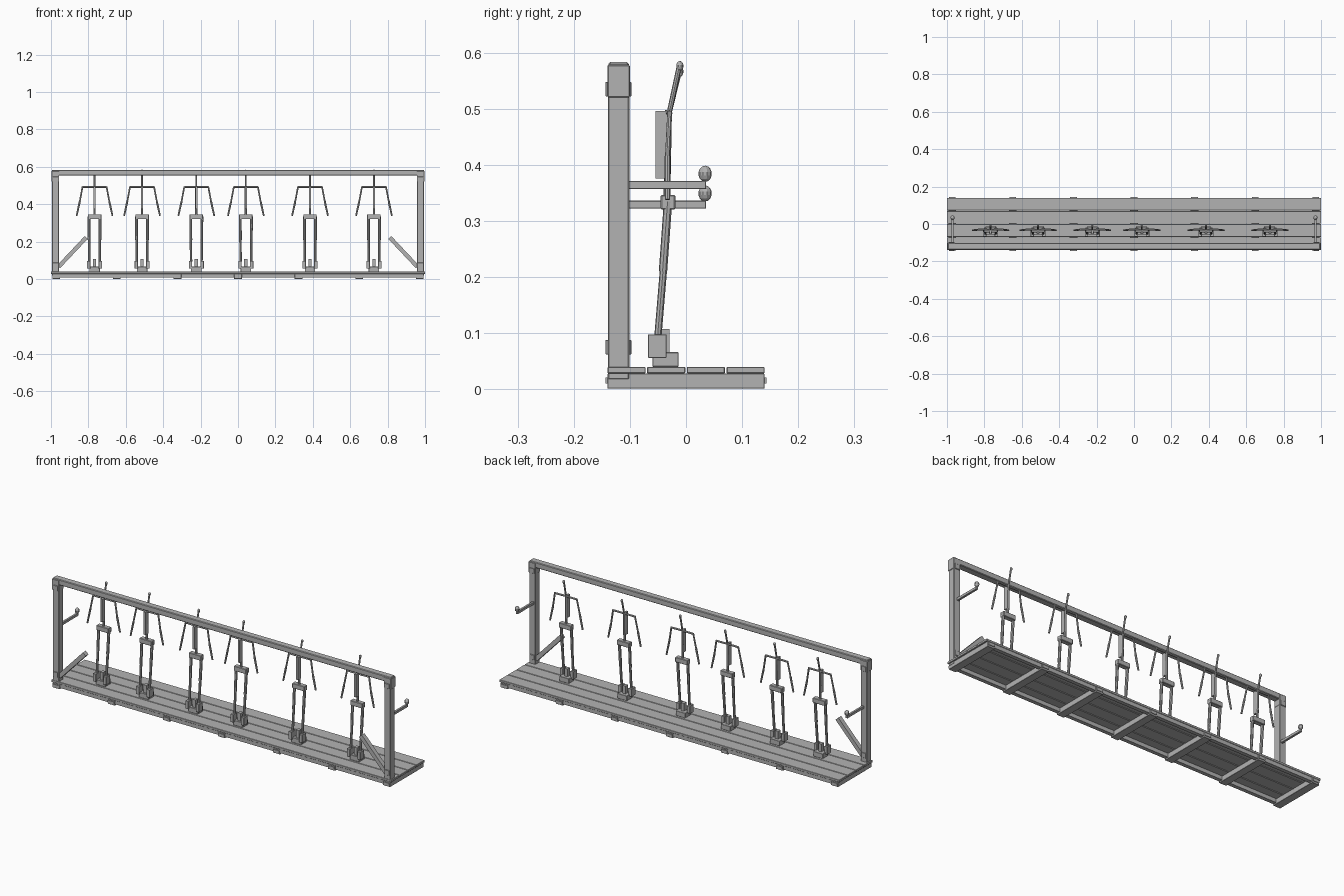
import bpy, bmesh, math
from mathutils import Vector

if "Cube" in bpy.data.objects:
    bpy.data.objects.remove(bpy.data.objects["Cube"])

grey = bpy.data.materials.new("plain_grey")
grey.diffuse_color = (0.45, 0.45, 0.45, 1)
grey.use_nodes = True
grey.node_tree.nodes["Principled BSDF"].inputs["Base Color"].default_value = grey.diffuse_color


def finish(name, bm, bevel=0.0):
    me = bpy.data.meshes.new(name)
    bm.to_mesh(me)
    bm.free()
    ob = bpy.data.objects.new(name, me)
    bpy.context.collection.objects.link(ob)
    me.materials.append(grey)
    if bevel:
        m = ob.modifiers.new("edge_bevel", 'BEVEL')
        m.width, m.segments = bevel, 1
    return ob


def box(name, x, y, z, bevel=0.0):
    """Box from (min, max) ranges on each axis."""
    bm = bmesh.new()
    bmesh.ops.create_cube(bm, size=1)
    for v in bm.verts:
        v.co = [(r[0] + r[1]) / 2 + c * (r[1] - r[0]) for r, c in zip((x, y, z), v.co)]
    return finish(name, bm, bevel)


def rod(name, a, b, r1, r2=None, sides=8):
    """Tapered rod between two points."""
    a, b = Vector(a), Vector(b)
    d = b - a
    bm = bmesh.new()
    bmesh.ops.create_cone(bm, cap_ends=True, segments=sides, radius1=r1,
                          radius2=r2 or r1, depth=d.length)
    rot = d.to_track_quat('Z', 'Y')
    for v in bm.verts:
        v.co = rot @ v.co + (a + b) / 2
    return finish(name, bm)


def ball(name, c, r, scale_z=1.0):
    bm = bmesh.new()
    bmesh.ops.create_uvsphere(bm, u_segments=10, v_segments=7, radius=r)
    for v in bm.verts:
        v.co = Vector((v.co.x, v.co.y, v.co.z * scale_z)) + Vector(c)
    return finish(name, bm)


# Deck: four planks on rails and cross joists
for i in range(4):
    y = -0.14 + i * 0.0707
    box("deck_plank", (-1, 1), (y, y + 0.068), (0.028, 0.040), 0.0015)
for s in (-1, 1):
    box("deck_rail", (-0.99, 0.99), sorted((s * 0.118, s * 0.138)), (0.008, 0.028))
for i in range(7):
    x = -0.972 + i * 0.324
    box("cross_joist", (x - 0.021, x + 0.021), (-0.14, 0.14), (0.001, 0.028), 0.001)
    for s in (-1, 1):
        box("joist_plate", (x - 0.018, x + 0.018), sorted((s * 0.139, s * 0.1435)),
            (0.010, 0.021))

# Uprights, top beam, side braces and arms with knobs
box("top_beam", (-0.995, 0.995), (-0.138, -0.102), (0.553, 0.583), 0.003)
for s in (-1, 1):
    box("upright", sorted((s * 0.957, s * 0.994)), (-0.139, -0.101), (0.017, 0.578), 0.002)
    for z in (0.075, 0.535):
        box("upright_plate", sorted((s * 0.962, s * 0.989)), (-0.1435, -0.0975),
            (z - 0.013, z + 0.013), 0.001)
    box("corner_cap", sorted((s * 0.956, s * 0.997)), (-0.140, -0.100), (0.52, 0.578), 0.002)

    # Diagonal brace: square bar in the plane of the frame
    a, b = Vector((s * 0.960, 0, 0.065)), Vector((s * 0.812, 0, 0.222))
    n = (b - a).normalized().cross(Vector((0, 1, 0))) * 0.011
    bm = bmesh.new()
    vs = [bm.verts.new(p + Vector((0, -0.132, 0))) for p in (a - n, a + n, b + n, b - n)]
    f = bm.faces.new(vs)
    ext = bmesh.ops.extrude_face_region(bm, geom=[f])
    for v in ext["geom"]:
        if isinstance(v, bmesh.types.BMVert):
            v.co.y += 0.024
    bmesh.ops.recalc_face_normals(bm, faces=bm.faces)
    finish("side_brace", bm)

    z = 0.364 if s > 0 else 0.329
    box("side_arm", (s * 0.97 - 0.006, s * 0.97 + 0.006), (-0.102, 0.036),
        (z - 0.007, z + 0.007), 0.001)
    ball("arm_knob", (s * 0.97, 0.034, z + 0.020), 0.012, 1.2)

# Row of standing rod figures
for k, x in enumerate((-0.767, -0.513, -0.223, 0.042, 0.385, 0.727)):
    tip = 0.574 + 0.010 * (k % 2)
    box("figure_base", (x - 0.028, x + 0.028), (-0.060, -0.013), (0.040, 0.066), 0.001)
    box("base_peg", (x - 0.009, x + 0.009), (-0.050, -0.029), (0.066, 0.107))
    for s in (-1, 1):
        box("foot", sorted((x + s * 0.022, x + s * 0.040)), (-0.068, -0.035),
            (0.056, 0.098), 0.001)
        rod("lower_leg", (x + s * 0.028, -0.050, 0.095), (x + s * 0.029, -0.040, 0.215), 0.0065)
        rod("upper_leg", (x + s * 0.029, -0.041, 0.21), (x + s * 0.030, -0.032, 0.335), 0.0075)
        rod("shoulder", (x, -0.031, 0.492), (x + s * 0.064, -0.029, 0.492), 0.005)
        rod("upper_arm", (x + s * 0.064, -0.029, 0.495), (x + s * 0.079, -0.033, 0.415), 0.0045)
        rod("lower_arm", (x + s * 0.079, -0.033, 0.415), (x + s * 0.096, -0.033, 0.338),
            0.0055, 0.0045)
    box("hip_block", (x - 0.036, x + 0.036), (-0.045, -0.019), (0.320, 0.346), 0.002)
    rod("spine", (x, -0.034, 0.34), (x, -0.031, 0.498), 0.006)
    box("back_plate", (x - 0.0055, x + 0.0055), (-0.054, -0.029), (0.376, 0.496))
    rod("neck_rod", (x, -0.030, 0.492), (x, -0.012, tip - 0.008), 0.0045)
    ball("head_knob", (x, -0.011, tip - 0.008), 0.0065, 1.4)
